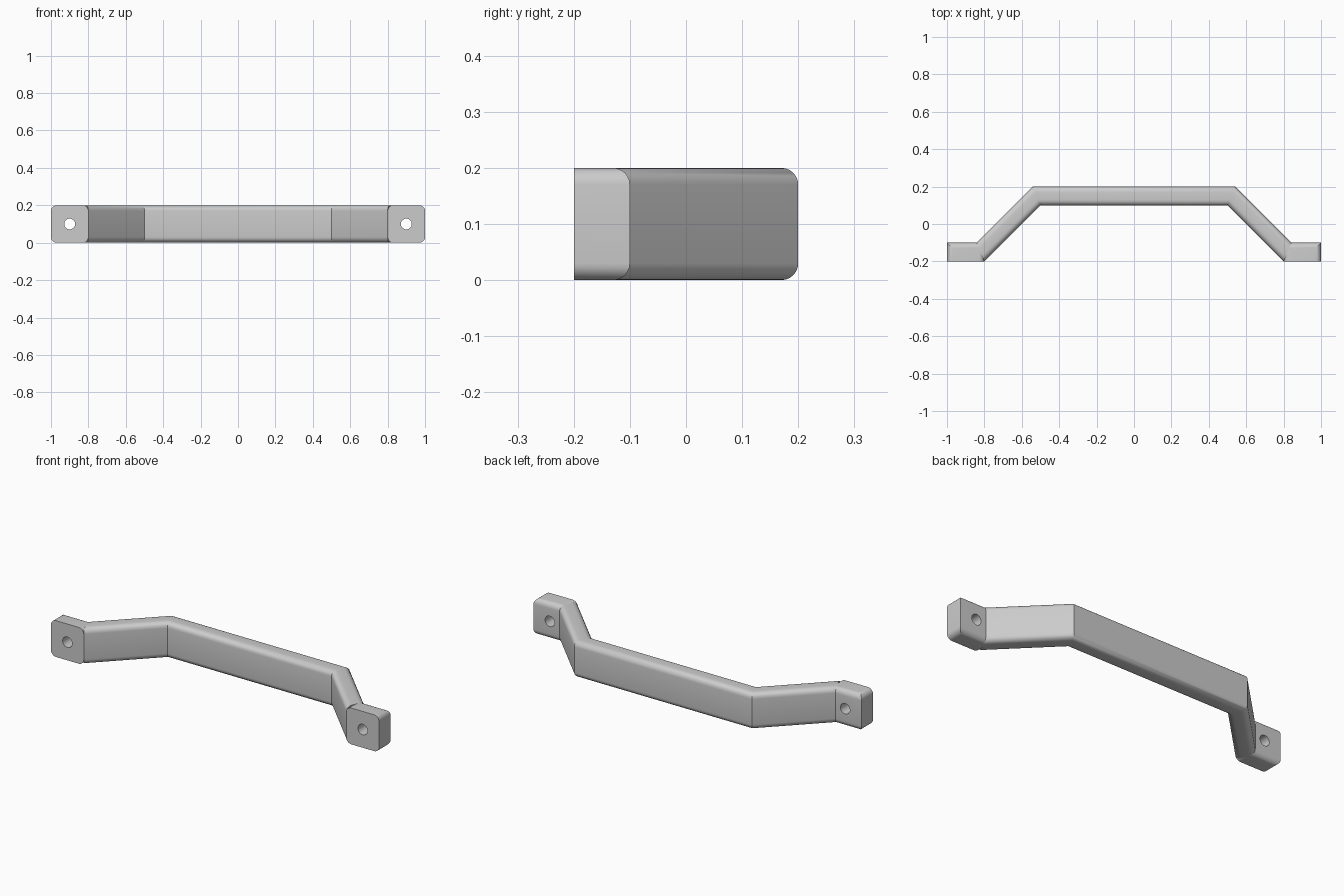
import bpy, bmesh, math
from mathutils import Vector

cube = bpy.data.objects.get("Cube")
if cube:
    bpy.data.objects.remove(cube, do_unlink=True)

HEIGHT, THICK, FILLET, SEGS = 0.2, 0.1, 0.03, 6

grey = bpy.data.materials.new("satin_grey")
grey.use_nodes = True
grey.diffuse_color = (0.6, 0.6, 0.6, 1)
grey.node_tree.nodes["Principled BSDF"].inputs["Base Color"].default_value = (0.6, 0.6, 0.6, 1)


def make_object(name, bm):
    bmesh.ops.recalc_face_normals(bm, faces=bm.faces[:])
    mesh = bpy.data.meshes.new(name)
    bm.to_mesh(mesh)
    bm.free()
    mesh.materials.append(grey)
    obj = bpy.data.objects.new(name, mesh)
    bpy.context.collection.objects.link(obj)
    return obj


def select_only(obj):
    bpy.ops.object.select_all(action='DESELECT')
    obj.select_set(True)
    bpy.context.view_layer.objects.active = obj


def rounded_section():
    """Rounded rectangle as (fraction across the bar, height)."""
    points = []
    corners = [(THICK, HEIGHT), (0, HEIGHT), (0, 0), (THICK, 0)]
    for i, (u, z) in enumerate(corners):
        cu = min(max(u, FILLET), THICK - FILLET)
        cz = min(max(z, FILLET), HEIGHT - FILLET)
        for k in range(SEGS + 1):
            a = math.pi / 2 * (i + k / SEGS)
            points.append(((cu + FILLET * math.cos(a)) / THICK,
                           cz + FILLET * math.sin(a)))
    return points


# Grip: rounded section carried through the mitred bends
inner = [(-0.8, -0.2), (-0.5, 0.1), (0.5, 0.1), (0.8, -0.2)]
outer = [(-0.841, -0.1), (-0.541, 0.2), (0.541, 0.2), (0.841, -0.1)]
bm = bmesh.new()
rings = []
for a, b in zip(inner, outer):
    ring = []
    for t, z in rounded_section():
        p = Vector(a).lerp(Vector(b), t)
        ring.append(bm.verts.new((p.x, p.y, z)))
    rings.append(ring)
for r0, r1 in zip(rings, rings[1:]):
    for i in range(len(r0)):
        j = (i + 1) % len(r0)
        bm.faces.new((r0[i], r0[j], r1[j], r1[i]))
bm.faces.new(rings[0])
bm.faces.new(rings[-1])
grip = make_object("grip", bm)

# Mounting tabs: block with rounded depth edges and rounded back edges
bm = bmesh.new()
bmesh.ops.create_cube(bm, size=1)
bmesh.ops.scale(bm, vec=(0.2, THICK, HEIGHT), verts=bm.verts)
bmesh.ops.translate(bm, vec=(0.9, -0.15, HEIGHT / 2), verts=bm.verts)
soft = []
for e in bm.edges:
    d = e.verts[1].co - e.verts[0].co
    mid_y = (e.verts[0].co.y + e.verts[1].co.y) / 2
    if abs(d.y) > 0.01 or (abs(d.x) > 0.01 and mid_y > -0.15):
        soft.append(e)
bmesh.ops.bevel(bm, geom=soft, offset=FILLET, segments=SEGS, profile=0.5, affect='EDGES')
tabs = make_object("mounting_tabs", bm)

# Screw hole cutter
bpy.ops.mesh.primitive_cylinder_add(vertices=32, radius=0.029, depth=0.4,
                                    location=(0.9, -0.15, HEIGHT / 2),
                                    rotation=(math.pi / 2, 0, 0))
cutter = bpy.context.object
cutter.name = "screw_hole_cutter"
cutter.hide_render = True
cutter.data.materials.append(grey)

select_only(tabs)
hole = tabs.modifiers.new("screw_hole", 'BOOLEAN')
hole.operation = 'DIFFERENCE'
hole.solver = 'EXACT'
hole.object = cutter
bpy.ops.object.modifier_apply(modifier=hole.name)
bpy.data.objects.remove(cutter, do_unlink=True)
mirror = tabs.modifiers.new("both_ends", 'MIRROR')
mirror.use_mirror_merge = False
bpy.ops.object.modifier_apply(modifier=mirror.name)

for obj in (grip, tabs):
    select_only(obj)
    bpy.ops.object.shade_smooth_by_angle(angle=math.radians(30))
